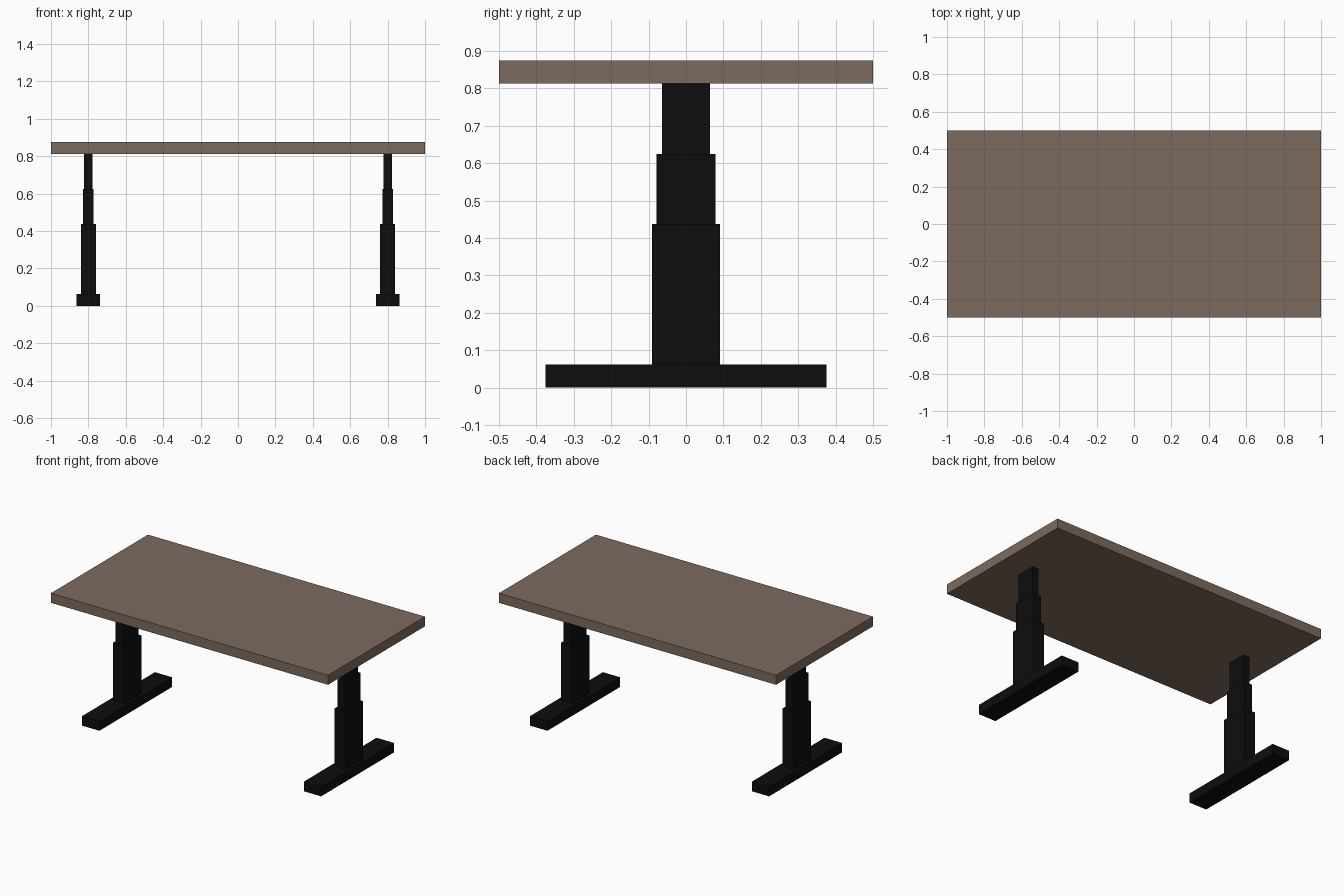
import bpy
import bmesh

if "Cube" in bpy.data.objects:
    bpy.data.objects.remove(bpy.data.objects["Cube"])


def make_mat(name, rgb):
    m = bpy.data.materials.new(name)
    m.diffuse_color = (*rgb, 1)
    m.use_nodes = True
    m.node_tree.nodes["Principled BSDF"].inputs["Base Color"].default_value = m.diffuse_color
    return m


wood = make_mat("brown wood", (0.205, 0.147, 0.11))
black = make_mat("black metal", (0.004, 0.004, 0.004))


def box(name, x, width, depth, z0, z1, mat):
    """Box centred on (x, 0), from z0 to z1."""
    bm = bmesh.new()
    bmesh.ops.create_cube(bm, size=1)
    for v in bm.verts:
        v.co = (x + v.co.x * width, v.co.y * depth, z0 + (v.co.z + 0.5) * (z1 - z0))
    me = bpy.data.meshes.new(name)
    bm.to_mesh(me)
    bm.free()
    me.materials.append(mat)
    ob = bpy.data.objects.new(name, me)
    bpy.context.collection.objects.link(ob)
    return ob


# Table top
box("table_top", 0, 2.0, 1.0, 0.8125, 0.875, wood)

# Two telescoping legs: part, width, depth, bottom, top
stages = [
    ("foot", 0.125, 0.75, 0.0, 0.0625),
    ("lower_column", 0.08, 0.183, 0.0625, 0.4375),
    ("middle_column", 0.056, 0.157, 0.4375, 0.625),
    ("upper_column", 0.045, 0.128, 0.625, 0.8125),
]
for side, x in (("left", -0.8), ("right", 0.8)):
    for part, w, d, z0, z1 in stages:
        box(f"{side}_{part}", x, w, d, z0, z1, black)
